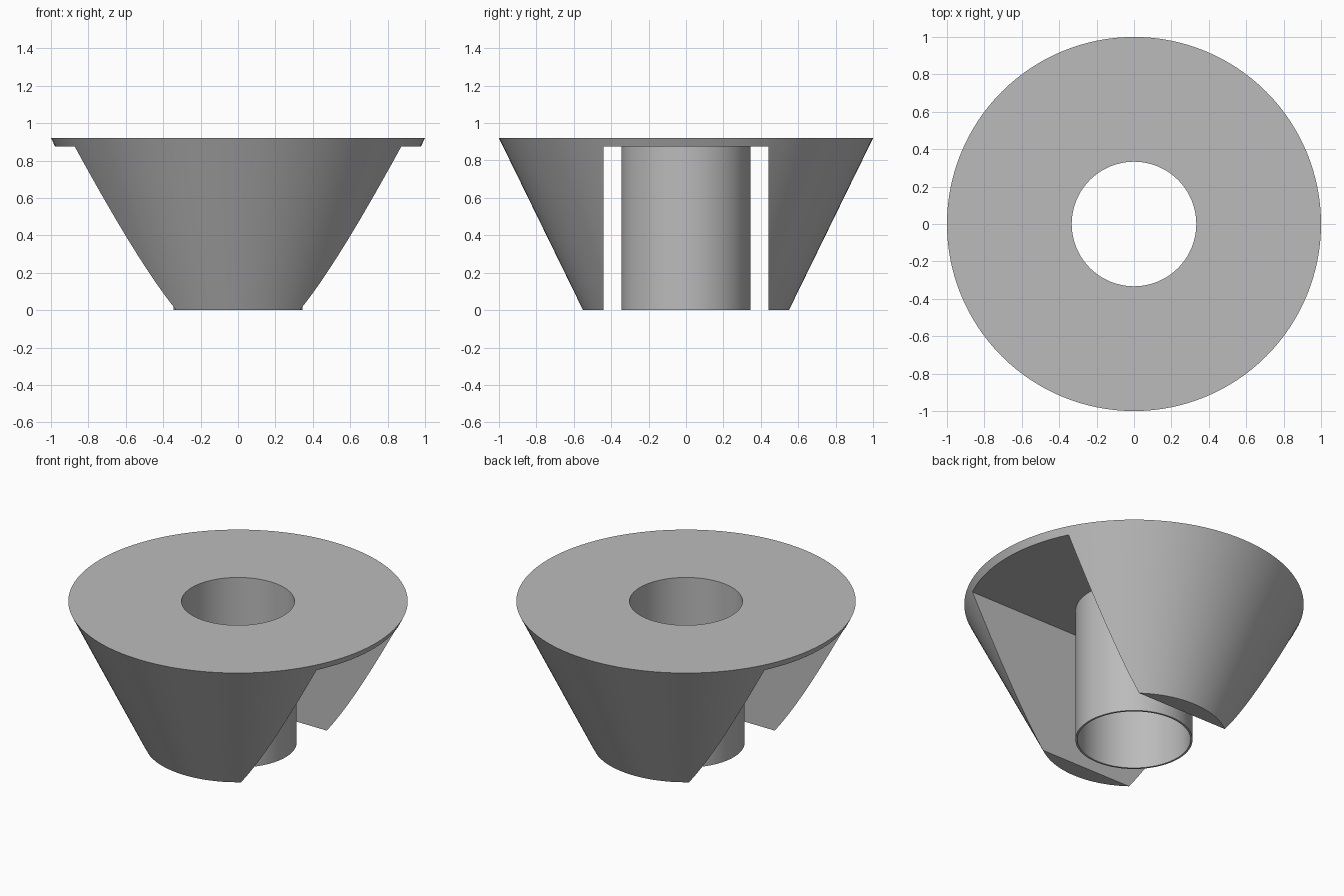
import bpy

# Remove the default cube
cube = bpy.data.objects.get("Cube")
if cube:
    bpy.data.objects.remove(cube, do_unlink=True)

HEIGHT = 0.92
PLATE_UNDERSIDE = 0.875
SLOT_HALF_WIDTH = 0.44
TUBE_RADIUS = 0.345
BORE_RADIUS = 0.333
SIDES = 128

grey = bpy.data.materials.new("plain grey")
grey.use_nodes = True
colour = (0.5, 0.5, 0.5, 1)
grey.diffuse_color = colour
grey.node_tree.nodes["Principled BSDF"].inputs["Base Color"].default_value = colour


def frustum(name, bottom, top, z0, z1):
    bpy.ops.mesh.primitive_cone_add(vertices=SIDES, radius1=bottom, radius2=top,
                                    depth=z1 - z0, location=(0, 0, (z0 + z1) / 2))
    obj = bpy.context.object
    obj.name = name
    obj.data.materials.append(grey)
    return obj


def box(name, size, centre):
    bpy.ops.mesh.primitive_cube_add(size=1, location=centre)
    obj = bpy.context.object
    obj.name = name
    obj.scale = size
    obj.data.materials.append(grey)
    return obj


def combine(target, tool, operation):
    """Apply a boolean and discard the tool."""
    mod = target.modifiers.new(operation.lower(), "BOOLEAN")
    mod.object, mod.operation, mod.solver = tool, operation, "EXACT"
    bpy.context.view_layer.objects.active = target
    bpy.ops.object.modifier_apply(modifier=mod.name)
    bpy.data.objects.remove(tool, do_unlink=True)


# Tapered body with a wide slot running through it along x
body = frustum("tapered_body", 0.55, 1.0, 0, HEIGHT)
slot = box("slot_cutter", (3, 2 * SLOT_HALF_WIDTH, PLATE_UNDERSIDE + 1),
           (0, 0, (PLATE_UNDERSIDE - 1) / 2))
combine(body, slot, "DIFFERENCE")

# Thin central tube, joined to the top plate and bored right through
tube = frustum("central_tube", TUBE_RADIUS, TUBE_RADIUS, 0, (PLATE_UNDERSIDE + HEIGHT) / 2)
combine(body, tube, "UNION")
bore = frustum("bore_cutter", BORE_RADIUS, BORE_RADIUS, -1, HEIGHT + 1)
combine(body, bore, "DIFFERENCE")

# Smooth round walls with crisp edges
bpy.ops.object.select_all(action="DESELECT")
body.select_set(True)
bpy.context.view_layer.objects.active = body
bpy.ops.object.shade_smooth_by_angle(angle=0.5)
